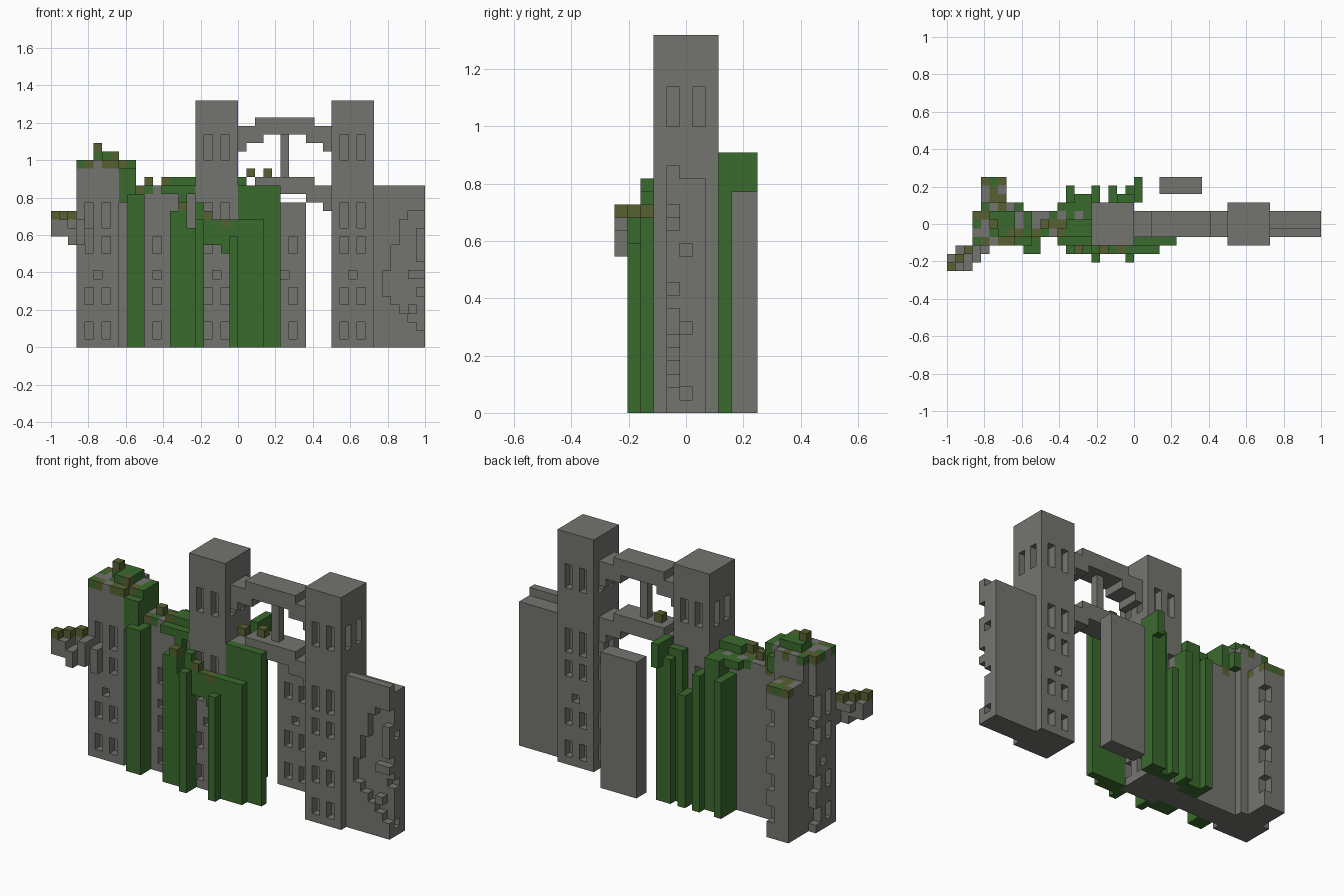
import bpy, bmesh, random
from itertools import product

old = bpy.data.objects.get("Cube")
if old:
    bpy.data.objects.remove(old, do_unlink=True)

UNIT = 2 / 44                   # size of one block
random.seed(4)


def material(name, rgb):
    m = bpy.data.materials.new(name)
    m.use_nodes = True
    m.diffuse_color = (*rgb, 1)
    shader = m.node_tree.nodes["Principled BSDF"]
    shader.inputs["Base Color"].default_value = (*rgb, 1)
    shader.inputs["Roughness"].default_value = 1
    return m


STONE, LEAF, MOSS = range(3)
MATERIALS = [material("stone grey", (0.175, 0.175, 0.16)),
             material("leaf green", (0.042, 0.145, 0.026)),
             material("moss olive", (0.092, 0.12, 0.03))]


def box(x, y, z, width=1, depth=1, height=1):
    """Set of blocks starting at a corner block."""
    return set(product(range(x, x + width), range(y, y + depth), range(z, z + height)))


def build(name, cells, colour=STONE, rule=None):
    """Skin a set of blocks with outer faces only, then merge flat areas."""
    bm = bmesh.new()
    corners = {}

    def corner(point):
        if point not in corners:
            x, y, z = point
            corners[point] = bm.verts.new(((x - 22) * UNIT, (y - 5.5) * UNIT, z * UNIT))
        return corners[point]

    for cell in sorted(cells):
        slot = rule(cell) if rule else colour
        for axis, side in product(range(3), (0, 1)):
            neighbour = list(cell)
            neighbour[axis] += 2 * side - 1
            if tuple(neighbour) in cells:
                continue
            ring = []
            for da, db in ((0, 0), (1, 0), (1, 1), (0, 1)):
                point = list(cell)
                point[axis] += side
                point[(axis + 1) % 3] += da
                point[(axis + 2) % 3] += db
                ring.append(corner(tuple(point)))
            face = bm.faces.new(ring if side else ring[::-1])
            face.material_index = slot
    bmesh.ops.dissolve_limit(bm, angle_limit=0.01, verts=bm.verts, edges=bm.edges,
                             delimit={'MATERIAL'})
    mesh = bpy.data.meshes.new(name)
    bm.to_mesh(mesh)
    bm.free()
    for m in MATERIALS:
        mesh.materials.append(m)
    bpy.context.collection.objects.link(bpy.data.objects.new(name, mesh))


# Facade pattern: window offsets, sill and height of each row
PAIR, SINGLE = (1, 3), (2,)
LOW_ROWS = [(PAIR, 1, 2), (PAIR, 5, 2), (SINGLE, 8, 1), (PAIR, 11, 2)]
ROWS = LOW_ROWS + [(PAIR, 14, 3)]
HIGH_ROWS = [(PAIR, 22, 3)]


def windows(x, y, rows, sides):
    """One-block-deep openings on the chosen sides of a five-block square."""
    cut = set()
    for offsets, sill, height in rows:
        for o in offsets:
            spots = {"front": (x + o, y), "back": (x + o, y + 4),
                     "left": (x + 4, y + o), "right": (x, y + o)}
            for side in sides:
                cut |= box(*spots[side], sill, height=height)
    return cut


def mossy(level, chance):
    """Colour rule: stone, with patches of growth from a given level up."""
    def rule(cell):
        grown = cell[2] >= level and random.random() < chance
        return random.choice((LEAF, MOSS, MOSS)) if grown else STONE
    return rule


# Two tall towers
ALL_SIDES = ("front", "back", "left", "right")
for name, x in (("centre_tower", 17), ("left_tower", 33)):
    build(name, box(x, 3, 0, 5, 5, 29) - windows(x, 3, ROWS + HIGH_ROWS, ALL_SIDES))

# Short tower with its rear annex and mossy crown
short = box(3, 3, 0, 5, 5, 22) | box(8, 4, 0, 1, 3, 22)
short -= windows(3, 3, ROWS, ("front", "right")) | box(3, 7, 0, height=22)
build("short_tower", short, rule=mossy(21, 0.55))
annex = box(4, 8, 0, 3, 3, 19)
for sill in range(2, 16, 4):
    annex -= box(6, 10, sill, height=2)
build("rear_annex", annex, rule=mossy(18, 0.5))

# Low wall joining the short tower to the centre tower
wall = box(9, 4, 0, 8, 3, 19)
for offsets, sill, height in LOW_ROWS:
    wall -= box(12, 4, sill, height=height)
build("joining_wall", wall, rule=mossy(18, 0.5))

# Slab on the left with a crumbled front skin and end
slab = box(38, 4, 0, 6, 1, 19) | box(38, 5, 0, 6, 2, 18)
for step in range(5):
    sill, top = 6 - step, min(16, 9 + 3 * step)
    slab -= box(39 + step, 4, sill, height=top - sill)
slab |= box(43, 4, 10, height=4) | box(42, 4, 8, 2) | box(42, 4, 4)
for sill in (1, 6, 12):
    slab -= box(43, 5, sill)
build("left_slab", slab)

# Freestanding panel behind the bridges
build("rear_panel", box(25, 9, 0, 5, 2, 17) - windows(25, 9, LOW_ROWS, ("front",)))


# Arched bridges and the post between them
def bridge(name, top):
    cells = box(24, 4, top - 2, 7, 3, 2)
    for x in (22, 30):
        cells |= box(x, 4, top - 3, 3, 3, 2)
    for x in (22, 32):
        cells |= box(x, 4, top - 4, 1, 3, 3)
    build(name, cells)


bridge("lower_bridge", 20)
bridge("upper_bridge", 27)
build("bridge_post", box(27, 5, 20, height=5))

# Broken branch of stone on the right, stepping back toward the tower
branch = set()
for x in range(5):
    branch |= box(x, max(0, x - 2), 13 - x // 2, 1, 2 + x // 4, 2 + x // 3)
branch |= box(1, 2, 14, 2)
build("broken_branch", branch)
build("branch_moss", box(0, 0, 15) | box(1, 1, 15) | box(2, 2, 15), MOSS)


# Ivy curtains: tall strips with lower spurs along their outer faces
def ivy(name, *strips):
    build(name, set().union(*(box(*s) for s in strips)), LEAF)


ivy("front_ivy_right", (9, 2, 0, 2, 2, 18), (8, 3, 17, 2, 1, 4), (9, 4, 19, 1, 3, 3))
ivy("front_ivy_middle", (14, 2, 0, 4, 2, 14), (14, 2, 14, 2, 2, 2), (17, 1, 0, 1, 1, 15))
ivy("front_ivy_left", (21, 2, 0, 4, 1, 15), (22, 3, 0, 5, 1, 19), (21, 1, 0, 1, 1, 13))
ivy("centre_tower_ivy", (18, 2, 12, 2, 1, 3), (20, 2, 11, 1, 1, 3), (17, 2, 14, 1, 1, 3))
ivy("rear_ivy_left", (20, 8, 0, 3, 1, 19), (21, 9, 0, 2, 1, 18), (22, 8, 17, 1, 3, 3))
ivy("rear_ivy_middle", (14, 7, 0, 1, 3, 17), (15, 7, 0, 2, 2, 19), (17, 8, 0, 1, 2, 17),
    (19, 8, 0, 1, 2, 14))
ivy("wall_top_ivy", (13, 3, 18, 4, 5, 1), (14, 4, 19, 3, 2, 1), (15, 3, 15, 1, 1, 3))
ivy("short_tower_ivy", (5, 5, 22, 3, 2, 1), (6, 4, 22), (8, 6, 19, 1, 2, 2))

# Loose clumps of moss
clumps = set()
for spot in ((5, 5, 23), (7, 4, 22), (11, 5, 19), (13, 4, 19), (15, 2, 16),
             (18, 2, 15), (20, 2, 14), (23, 4, 20), (25, 5, 20)):
    clumps |= box(*spot)
build("moss_clumps", clumps, MOSS)
